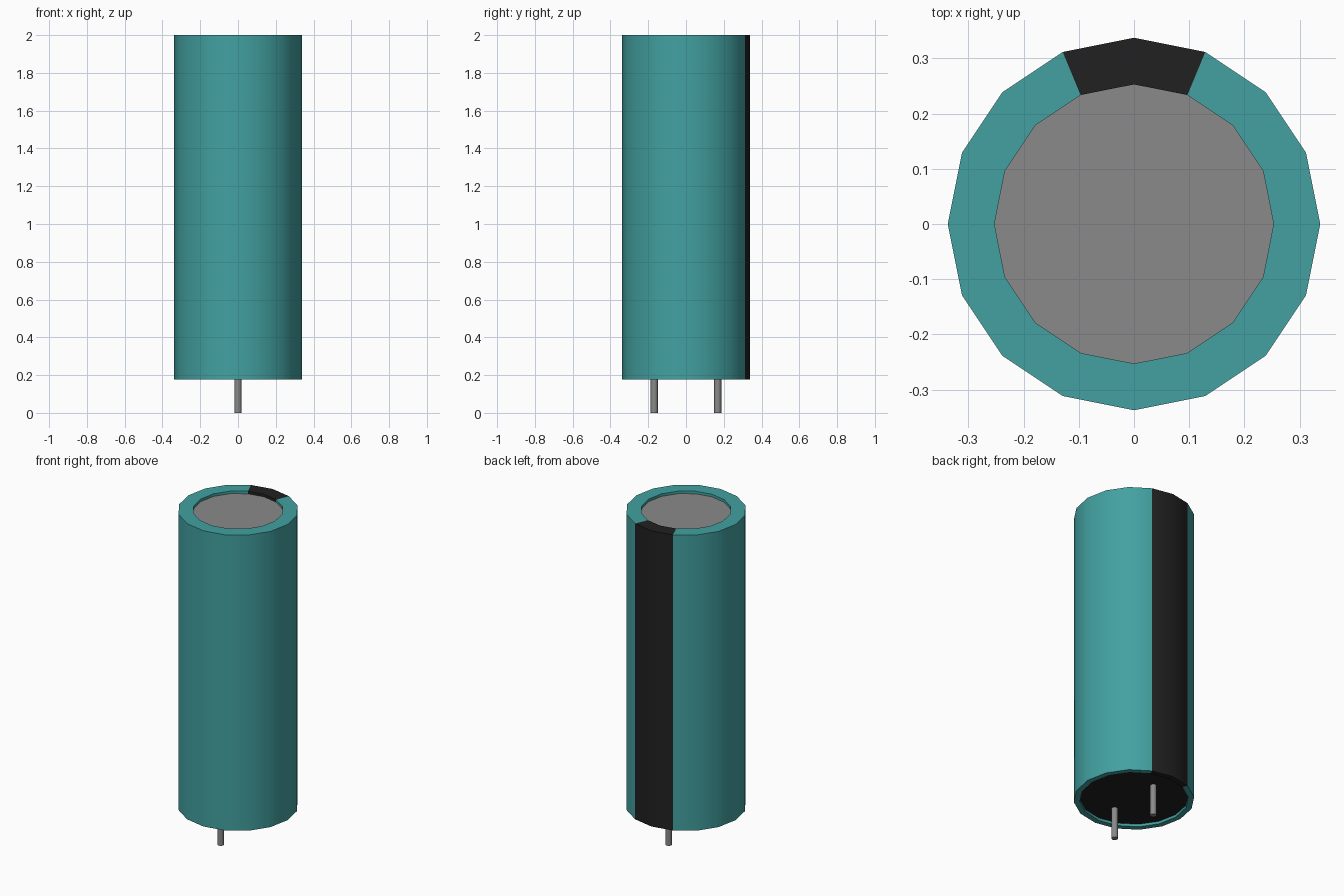
import bpy, bmesh, math

cube = bpy.data.objects.get("Cube")
if cube:
    bpy.data.objects.remove(cube, do_unlink=True)

SIDES = 16
OUTER, TOP_HOLE, BASE_HOLE = 0.3375, 0.253, 0.304
BASE, TOP, RECESS = 0.176, 2.0, 0.016


def material(name, color):
    m = bpy.data.materials.new(name)
    m.use_nodes = True
    m.diffuse_color = (*color, 1)
    m.node_tree.nodes["Principled BSDF"].inputs["Base Color"].default_value = (*color, 1)
    return m


teal = material("teal sleeve", (0.056, 0.356, 0.356))
black = material("black", (0.015, 0.015, 0.015))
grey = material("grey metal", (0.254, 0.254, 0.254))


def make_object(name, bm, *mats):
    mesh = bpy.data.meshes.new(name)
    bm.to_mesh(mesh)
    bm.free()
    obj = bpy.data.objects.new(name, mesh)
    bpy.context.collection.objects.link(obj)
    for m in mats:
        mesh.materials.append(m)
    bpy.ops.object.select_all(action="DESELECT")
    obj.select_set(True)
    bpy.context.view_layer.objects.active = obj
    bpy.ops.object.shade_smooth_by_angle(angle=math.radians(50))
    return obj


def ring(bm, radius, z):
    return [bm.verts.new((radius * math.cos(a), radius * math.sin(a), z))
            for a in (math.tau * i / SIDES for i in range(SIDES))]


# Sleeve: lathed profile with a folded rim at both ends and a stripe at the back
bm = bmesh.new()
profile = [(BASE_HOLE, BASE + RECESS), (BASE_HOLE, BASE), (OUTER, BASE),
           (OUTER, TOP), (TOP_HOLE, TOP), (TOP_HOLE, TOP - RECESS)]
rings = [ring(bm, r, z) for r, z in profile]
for low, high in zip(rings, rings[1:]):
    for i in range(SIDES):
        j = (i + 1) % SIDES
        face = bm.faces.new((low[i], low[j], high[j], high[i]))
        # The two segments either side of straight back carry the stripe
        face.material_index = int(i in (SIDES // 4 - 1, SIDES // 4))
make_object("sleeve", bm, teal, black)

# Top and bottom discs set into the sleeve
bm = bmesh.new()
bm.faces.new(ring(bm, TOP_HOLE, TOP - RECESS))
make_object("top_cap", bm, grey)

bm = bmesh.new()
bm.faces.new(reversed(ring(bm, BASE_HOLE, BASE + RECESS)))
make_object("base_seal", bm, black)

# Wire leads
for name, y in (("front_lead", -0.168), ("back_lead", 0.168)):
    bm = bmesh.new()
    bmesh.ops.create_cone(bm, cap_ends=True, segments=8, radius1=0.019,
                          radius2=0.019, depth=BASE + RECESS)
    bmesh.ops.translate(bm, verts=bm.verts, vec=(0, y, (BASE + RECESS) / 2))
    make_object(name, bm, grey)
